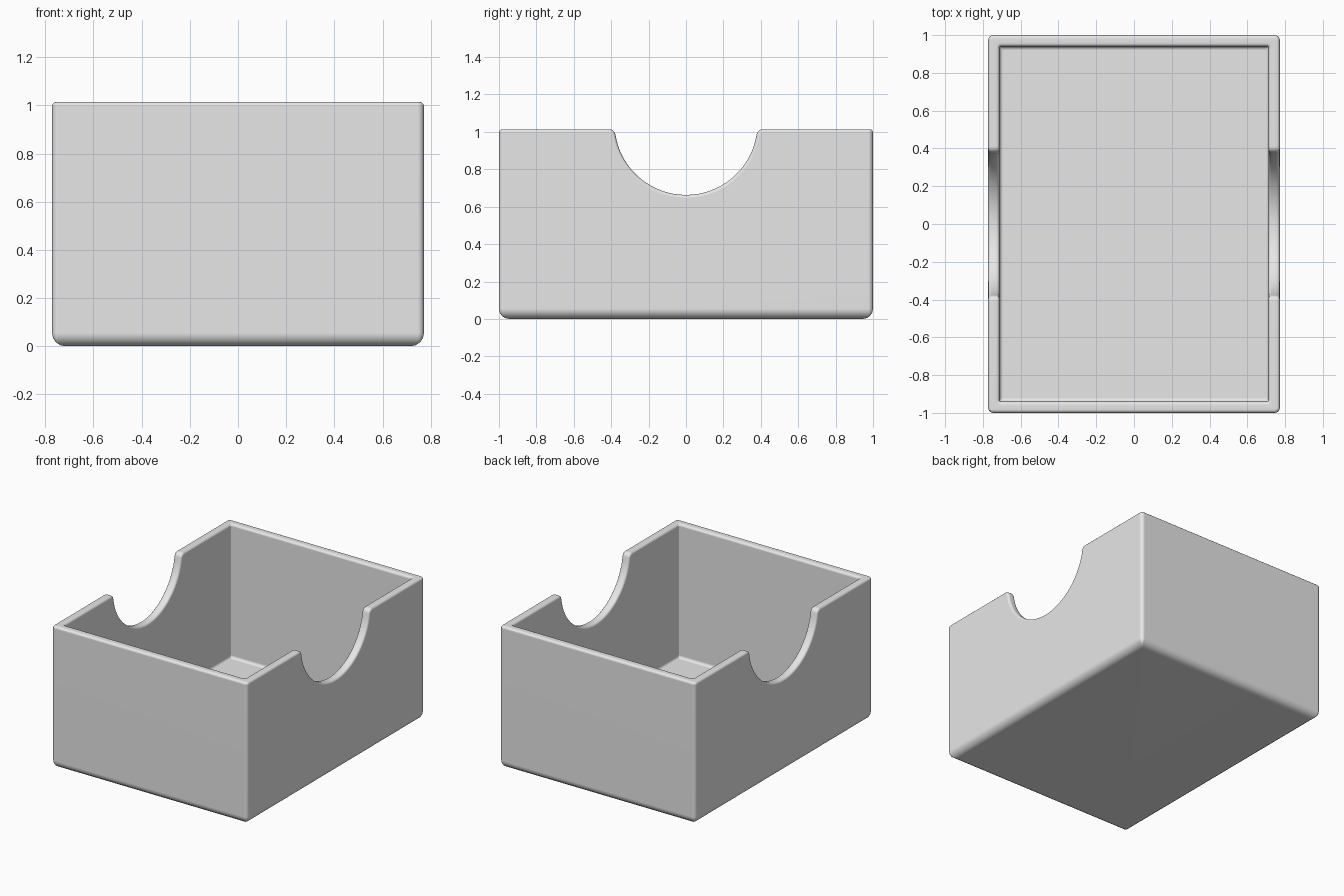
import bpy
import bmesh
import math

HX, HY, TOP = 0.772, 1.0, 1.014     # half width, half depth, height
WALL, FLOOR = 0.06, 0.06
BASE_R, FLOOR_R, CORNER_R = 0.055, 0.02, 0.026
RIM_BEVEL = 0.017
NOTCH_R, NOTCH_Z, FLARE = 0.382, 1.045, 0.035

if "Cube" in bpy.data.objects:
    bpy.data.objects.remove(bpy.data.objects["Cube"], do_unlink=True)

grey = bpy.data.materials.new("light grey")
grey.use_nodes = True
grey.diffuse_color = (0.8, 0.8, 0.8, 1)
grey.node_tree.nodes["Principled BSDF"].inputs["Base Color"].default_value = (0.8, 0.8, 0.8, 1)


def make_object(name, bm):
    bmesh.ops.recalc_face_normals(bm, faces=bm.faces[:])
    mesh = bpy.data.meshes.new(name)
    bm.to_mesh(mesh)
    bm.free()
    mesh.materials.append(grey)
    obj = bpy.data.objects.new(name, mesh)
    bpy.context.collection.objects.link(obj)
    return obj


def rounded_ring(bm, inset, radius, z, steps=4):
    """Rectangle with rounded corners, as a loop of vertices."""
    radius = max(radius, 0.004)
    cx, cy = HX - inset - radius, HY - inset - radius
    ring = []
    for corner, (sx, sy) in enumerate([(1, 1), (-1, 1), (-1, -1), (1, -1)]):
        for i in range(steps + 1):
            a = math.pi / 2 * (corner + i / steps)
            ring.append(bm.verts.new((sx * cx + radius * math.cos(a),
                                      sy * cy + radius * math.sin(a), z)))
    return ring


# Open box: rounded base, outer wall, rim, inner wall, filleted floor
bm = bmesh.new()
rings = []
for i in range(5):
    a = math.pi / 2 * i / 4
    inset = BASE_R * (1 - math.sin(a))
    rings.append(rounded_ring(bm, inset, CORNER_R - inset, BASE_R * (1 - math.cos(a))))
rings.append(rounded_ring(bm, 0, CORNER_R, TOP))
rings.append(rounded_ring(bm, WALL, 0.008, TOP))
for i in range(4):
    a = math.pi / 2 * i / 3
    rings.append(rounded_ring(bm, WALL + FLOOR_R * (1 - math.cos(a)), 0.008,
                              FLOOR + FLOOR_R * (1 - math.sin(a))))
for low, high in zip(rings, rings[1:]):
    for i in range(len(low)):
        j = (i + 1) % len(low)
        bm.faces.new((low[i], low[j], high[j], high[i]))
bm.faces.new(rings[0])
bm.faces.new(rings[-1])
box = make_object("open_box", bm)

# Thumb notch cutter: a round cut that flares softly into the rim
dz = NOTCH_Z - (TOP - FLARE)
flare_y = math.sqrt((NOTCH_R + FLARE) ** 2 - dz ** 2)
tilt = math.atan2(dz, flare_y)
half = []
for i in range(17):
    a = -math.pi / 2 + (math.pi / 2 - tilt) * i / 16
    half.append((NOTCH_R * math.cos(a), NOTCH_Z + NOTCH_R * math.sin(a)))
start, end = math.pi - tilt, math.radians(112)
for i in range(1, 5):
    a = start + (end - start) * i / 4
    half.append((flare_y + FLARE * math.cos(a), TOP - FLARE + FLARE * math.sin(a)))
half += [(flare_y + 0.005, TOP + 0.001), (flare_y + 0.005, TOP + 0.2)]
profile = [(-y, z) for y, z in reversed(half[1:])] + half

bm = bmesh.new()
ends = [[bm.verts.new((x, y, z)) for y, z in profile] for x in (-1, 1)]
for i in range(len(profile)):
    j = (i + 1) % len(profile)
    bm.faces.new((ends[0][i], ends[0][j], ends[1][j], ends[1][i]))
for loop in ends:
    bm.faces.new(loop)
cutter = make_object("notch_cutter", bm)
cutter.hide_render = True

# Cut both side walls
cut = box.modifiers.new("notches", "BOOLEAN")
cut.operation = "DIFFERENCE"
cut.solver = "EXACT"
cut.object = cutter
evaluated = box.evaluated_get(bpy.context.evaluated_depsgraph_get())
mesh = bpy.data.meshes.new_from_object(evaluated)
box.modifiers.clear()
box.data = mesh
bpy.data.objects.remove(cutter, do_unlink=True)

# Round the rim and the notch edges
bm = bmesh.new()
bm.from_mesh(mesh)
bmesh.ops.remove_doubles(bm, verts=bm.verts[:], dist=0.0001)
rim = [e for e in bm.edges
       if len(e.link_faces) == 2 and e.calc_face_angle() > math.radians(50)
       and min(v.co.z for v in e.verts) > 0.6]
bmesh.ops.bevel(bm, geom=rim, offset=RIM_BEVEL, offset_type="OFFSET", segments=3,
                profile=0.5, affect="EDGES", clamp_overlap=False)
for face in bm.faces:
    face.material_index = 0
bm.to_mesh(mesh)
bm.free()
if not mesh.materials:
    mesh.materials.append(grey)

# Smooth shading that keeps the broad walls flat
bpy.ops.object.select_all(action="DESELECT")
box.select_set(True)
bpy.context.view_layer.objects.active = box
bpy.ops.object.shade_smooth_by_angle(angle=math.radians(40))
normals = box.modifiers.new("even_normals", "WEIGHTED_NORMAL")
normals.keep_sharp = True
